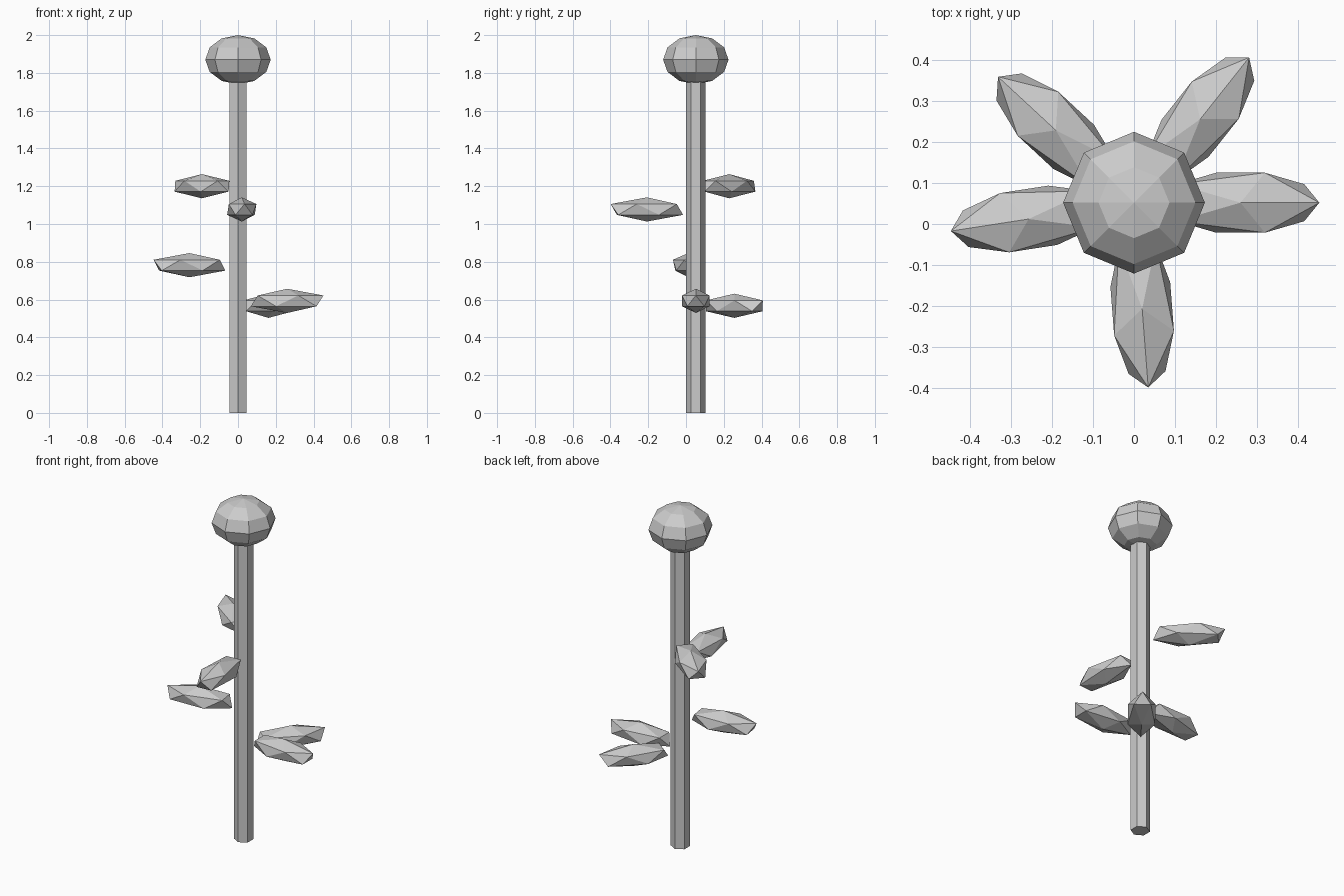
import bpy
from math import radians, cos, sin

if "Cube" in bpy.data.objects:
    bpy.data.objects.remove(bpy.data.objects["Cube"])

CY = 0.052  # stem axis sits slightly behind the origin

# hexagonal stem, corners pointing front and back
bpy.ops.mesh.primitive_cylinder_add(vertices=6, radius=0.052, depth=1.80,
                                    location=(0, CY, 0.90))
bpy.context.object.name = "stem"

# flattened low-poly flower head
bpy.ops.mesh.primitive_uv_sphere_add(segments=8, ring_count=6, radius=1,
                                     location=(0, CY, 1.87))
head = bpy.context.object
head.name = "flower_head"
head.scale = (0.173, 0.173, 0.13)


# stretched faceted leaves, spiralling around the stem
def leaf(index, angle, z):
    a = radians(angle)
    bpy.ops.mesh.primitive_ico_sphere_add(
        subdivisions=1, radius=1, rotation=(0, 0, a),
        location=(0.26 * cos(a), CY + 0.26 * sin(a), z))
    ob = bpy.context.object
    ob.name = f"leaf_{index}"
    ob.scale = (0.215, 0.086, 0.064)


for i, z in enumerate((0.593, 1.20, 1.077, 0.567, 0.782)):
    leaf(i + 1, 137.2 * i, z)
